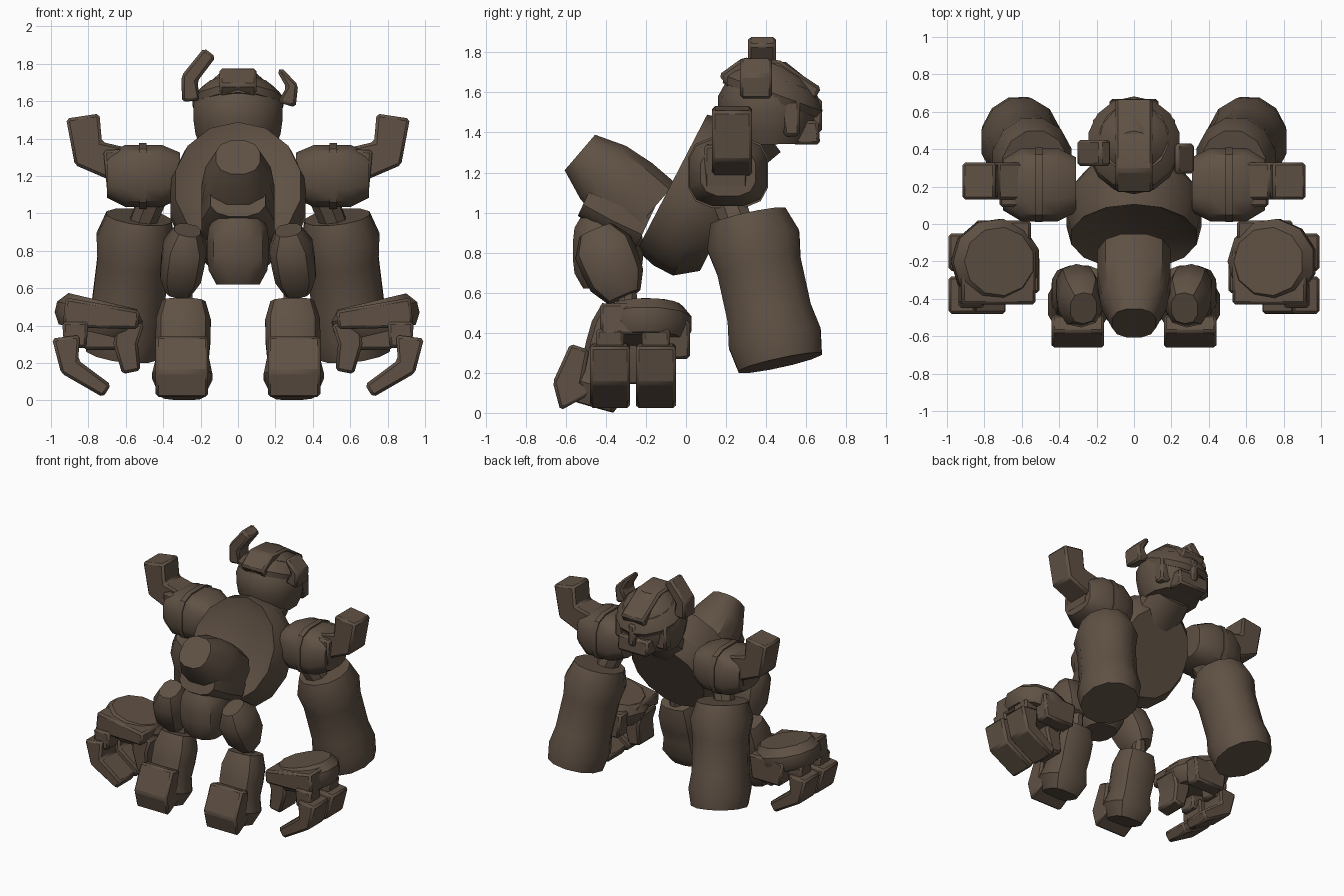
import bpy, bmesh, math
from mathutils import Vector

cube = bpy.data.objects.get("Cube")
if cube:
    bpy.data.objects.remove(cube, do_unlink=True)

stone_color = (.115, .082, .058, 1)
stone = bpy.data.materials.new("dark brown stone")
stone.use_nodes = True
stone.diffuse_color = stone_color
stone.node_tree.nodes["Principled BSDF"].inputs["Base Color"].default_value = stone_color


def finish(name, bm):
    """Turn the bmesh into a smooth object with sharp edges kept."""
    mesh = bpy.data.meshes.new(name)
    bm.to_mesh(mesh)
    bm.free()
    mesh.materials.append(stone)
    part = bpy.data.objects.new(name, mesh)
    bpy.context.collection.objects.link(part)
    for other in bpy.context.selected_objects:
        other.select_set(False)
    part.select_set(True)
    bpy.context.view_layer.objects.active = part
    bpy.ops.object.shade_smooth_by_angle(angle=math.radians(35))
    return part


def bridge(bm, rings):
    """Skin a row of vertex rings and cap both ends; return the first cap."""
    for low, high in zip(rings, rings[1:]):
        for i in range(len(low)):
            bm.faces.new((low[i - 1], low[i], high[i], high[i - 1]))
    first_cap = bm.faces.new(rings[0])
    bm.faces.new(rings[-1])
    bmesh.ops.recalc_face_normals(bm, faces=bm.faces)
    return first_cap


def loft(name, start, end, width, depth, scales, sides=12, power=2, hollow=0):
    """Rounded body from start to end; scales swell or pinch evenly spaced rings."""
    start, end = Vector(start), Vector(end)
    axis = (end - start).normalized()
    reference = Vector((0, 0, 1)) if abs(axis.x) > .9 else Vector((1, 0, 0))
    across = (reference - axis * axis.dot(reference)).normalized()
    forward = axis.cross(across)
    bm = bmesh.new()
    rings = []
    for k, scale in enumerate(scales):
        center = start.lerp(end, k / (len(scales) - 1))
        ring = []
        for i in range(sides):
            angle = math.tau * (i + .5) / sides
            x, y = math.cos(angle), math.sin(angle)
            x = math.copysign(abs(x) ** (2 / power), x) * width * scale
            y = math.copysign(abs(y) ** (2 / power), y) * depth * scale
            ring.append(bm.verts.new(center + across * x + forward * y))
        rings.append(ring)
    cap = bridge(bm, rings)
    if hollow:
        bmesh.ops.inset_region(bm, faces=[cap], thickness=hollow, depth=-hollow / 2)
    return finish(name, bm)


def ribbon(name, path, thick_start, thick_end, middle, half, side=1, profile="xz"):
    """Flat-sided bar following a path in the xz or yz plane, tapering in thickness."""
    points = [Vector(p) for p in path]
    last = len(points) - 1
    bm = bmesh.new()
    rings = []
    for i, point in enumerate(points):
        along = points[min(i + 1, last)] - points[max(i - 1, 0)]
        normal = Vector((-along.y, along.x)).normalized()
        thick = thick_start + (thick_end - thick_start) * i / last
        ring = []
        for edge, offset in ((-1, -half), (1, -half), (1, half), (-1, half)):
            p = point + normal * edge * thick / 2
            if profile == "xz":
                co = (side * p.x, middle + offset, p.y)
            else:
                co = (side * (middle + offset), p.x, p.y)
            ring.append(bm.verts.new(co))
        rings.append(ring)
    bridge(bm, rings)
    part = finish(name, bm)
    chamfer = part.modifiers.new("chamfered edges", 'BEVEL')
    chamfer.width = .015
    chamfer.segments = 1
    return part


# Torso: a thick tilted disc, hollowed at the rear and flat at the chest
loft("torso", start=(0, -.07, 1.15), end=(0, .22, 1), width=.37, depth=.41,
     scales=(.93, 1, 1, .8), sides=14, hollow=.1)
loft("neck", start=(0, .2, 1.25), end=(0, .4, 1.4), width=.2, depth=.14, scales=(1, .9))

# Waist: raised block, collar and pelvis
loft("waist_block", start=(0, -.18, 1), end=(0, -.53, 1.3), width=.2, depth=.2,
     scales=(1, 1, .9, .6), power=2.5)
loft("waist_collar", start=(0, -.2, .93), end=(0, -.5, 1.07), width=.2, depth=.13,
     scales=(1, 1, .75), power=2.5)
loft("pelvis", start=(0, -.39, .62), end=(0, -.39, 1), width=.17, depth=.18,
     scales=(.7, .95, 1, 1, .95, .7), power=2.6)

# Head with helmet brow, crest, mask and uneven horns
loft("head", start=(0, .41, 1.34), end=(0, .4, 1.75), width=.245, depth=.245,
     scales=(.8, .95, 1, 1, .8, .4), sides=14)
loft("helmet_brow", start=(0, .42, 1.56), end=(0, .46, 1.67), width=.25, depth=.265,
     scales=(.95, 1, .9, .75), sides=14)
ribbon("helmet_crest", [(.2, 1.64), (.3, 1.72), (.45, 1.71), (.65, 1.58)], .12, .1,
       middle=0, half=.1, profile="yz")
ribbon("mask", [(.6, 1.46), (.6, 1.34)], .12, .14, middle=0, half=.13, profile="yz")
ribbon("nose_guard", [(.64, 1.57), (.64, 1.4)], .08, .08, middle=0, half=.03, profile="yz")
ribbon("left_horn", [(.26, 1.58), (.29, 1.68), (.22, 1.77)], .1, .03, middle=.35, half=.08)
ribbon("right_horn", [(.25, 1.6), (.26, 1.72), (.15, 1.86)], .1, .08, middle=.38, half=.07, side=-1)

for s, label in ((1, "left_"), (-1, "right_")):
    ribbon(label + "cheek_guard", [(.52, 1.56), (.53, 1.38)], .1, .08,
           middle=.17, half=.05, side=s, profile="yz")

    # Shoulder with strap, plate and upturned spike
    loft(label + "shoulder", start=(s * .31, .21, 1.2), end=(s * .7, .21, 1.2),
         width=.17, depth=.2, scales=(.75, 1, 1, 1, .7), power=3)
    loft(label + "shoulder_strap", start=(s * .49, .21, 1.2), end=(s * .53, .21, 1.2),
         width=.18, depth=.205, scales=(1, 1), power=3)
    ribbon(label + "shoulder_plate", [(.66, 1.34), (.65, 1.12)], .12, .1,
           middle=.2, half=.11, side=s)
    ribbon(label + "shoulder_spike", [(.6, 1.25), (.8, 1.32), (.83, 1.52)], .2, .18,
           middle=.23, half=.1, side=s)
    loft(label + "elbow", start=(s * .45, .2, 1.1), end=(s * .53, .27, .9),
         width=.08, depth=.09, scales=(1, .9), sides=8)

    # Massive forearm leaning forward and outward
    loft(label + "forearm", start=(s * .53, .31, .98), end=(s * .62, .47, .25),
         width=.2, depth=.22, scales=(.9, 1.1, 1, 1, 1, 1.1, 1))

    # Detached hand: sloping palm, hooked fingers and thumb
    loft(label + "palm", start=(s * .76, -.2, .36), end=(s * .72, -.2, .53),
         width=.24, depth=.23, scales=(.85, 1, 1, .8), sides=11)
    ribbon(label + "palm_front", [(.93, .47), (.53, .43)], .16, .1,
           middle=-.28, half=.15, side=s)
    ribbon(label + "palm_heel", [(.7, .46), (.7, .27)], .3, .25,
           middle=-.04, half=.06, side=s)
    ribbon(label + "thumb", [(.58, .42), (.6, .3), (.57, .15)], .16, .1,
           middle=-.27, half=.1, side=s)
    for place, y in (("front_", -.38), ("back_", -.15)):
        ribbon(label + place + "knuckle", [(.87, .42), (.87, .28)], .14, .12,
               middle=y, half=.07, side=s)
        ribbon(label + place + "finger", [(.92, .34), (.9, .18), (.7, .05)], .15, .08,
               middle=y, half=.1, side=s)

    # Hip block, ankle and detached boot
    loft(label + "hip", start=(s * .27, -.45, .91), end=(s * .32, -.31, .58),
         width=.12, depth=.15, scales=(.6, 1, 1, .95, .6), sides=10, power=2.5)
    loft(label + "ankle", start=(s * .29, -.28, .64), end=(s * .29, -.3, .48),
         width=.05, depth=.05, scales=(.7, 1, 1), sides=8)
    loft(label + "boot", start=(s * .29, -.32, .52), end=(s * .3, -.46, .03),
         width=.15, depth=.13, scales=(.8, 1, 1, .95, 1.1, .8), power=3)
    ribbon(label + "toe", [(-.53, .33), (-.59, .15), (-.54, .06)], .1, .2,
           middle=.3, half=.14, side=s, profile="yz")
